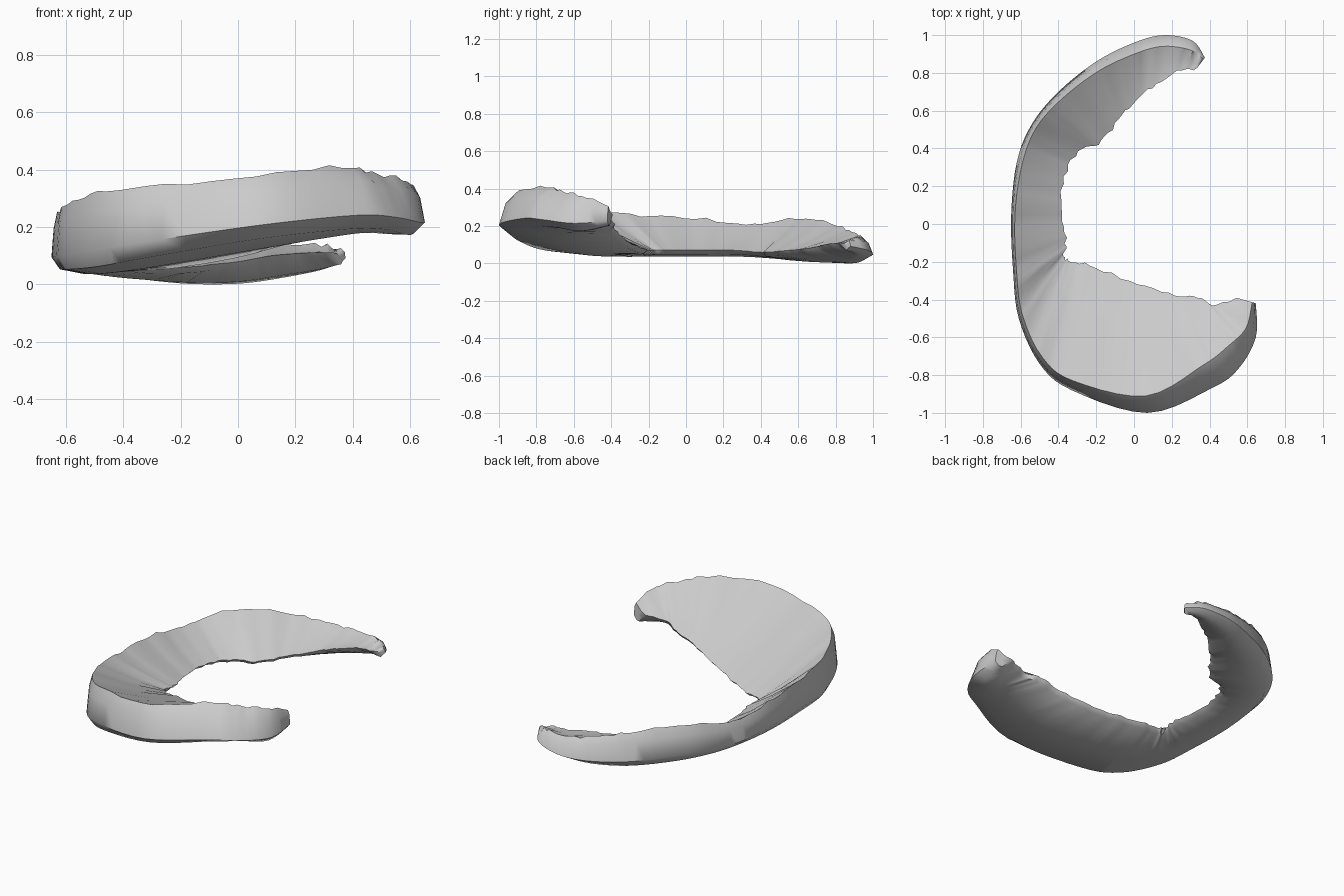
import bpy
import bmesh
import random
from mathutils import Vector

random.seed(4)
STEPS = 5

default_cube = bpy.data.objects.get("Cube")
if default_cube:
    bpy.data.objects.remove(default_cube, do_unlink=True)

# Stations from the front horn round to the back horn:
# outer x, outer y, inner x, inner y, outer bottom z, ridge z, inner z, ridge lean
STATIONS = [
    (.645, -.42, .54, -.39, .21, .32, .26, .02),
    (.645, -.6, .43, -.43, .18, .37, .24, .07),
    (.55, -.77, .34, -.39, .2, .39, .22, .13),
    (.41, -.87, .22, -.38, .2, .42, .18, .13),
    (.07, -1, .02, -.32, .165, .385, .12, .09),
    (-.33, -.88, -.2, -.23, .1, .35, .08, .05),
    (-.5, -.74, -.33, -.2, .07, .33, .07, .04),
    (-.61, -.5, -.37, -.17, .06, .29, .07, .03),
    (-.64, -.25, -.36, -.1, .06, .26, .07, .02),
    (-.65, .05, -.38, .05, .06, .25, .07, .02),
    (-.62, .33, -.37, .25, .06, .22, .07, .03),
    (-.54, .53, -.29, .38, .05, .24, .06, .03),
    (-.4, .7, -.17, .44, .03, .245, .06, .04),
    (-.2, .86, -.08, .55, .01, .21, .07, .05),
    (0, .96, .01, .66, .01, .17, .08, .06),
    (.16, 1, .12, .74, .03, .145, .1, .06),
    (.31, .97, .25, .82, .06, .145, .11, .05),
    (.375, .88, .33, .82, .09, .13, .11, .01),
]


def catmull_rom(a, b, c, d, t):
    """Blend smoothly from b to c, one number at a time."""
    return [
        q + t * (r - p) / 2
        + t * t * (p - 2.5 * q + 2 * r - s / 2)
        + t * t * t * (1.5 * (q - r) + (s - p) / 2)
        for p, q, r, s in zip(a, b, c, d)
    ]


def smooth_stations(stations):
    last = len(stations) - 1
    result = []
    for i in range(last):
        neighbours = [stations[min(max(i + k, 0), last)] for k in (-1, 0, 1, 2)]
        for step in range(STEPS):
            result.append(catmull_rom(*neighbours, step / STEPS))
    result.append(list(stations[last]))
    return result


def wedge_section(station):
    """Wedge with a tall leaning outer wall and a thin inner lip."""
    ox, oy, ix, iy, bottom, top, lip, lean = station
    outer, inner = Vector((ox, oy, 0)), Vector((ix, iy, 0))
    inward = (inner - outer).normalized()
    up = Vector((0, 0, 1))
    height = top - bottom
    tuck = min(.02 + lean * .5, (inner - outer).length * .2)
    ragged = inward * random.uniform(-.01, .01)

    ridge = outer + inward * lean + up * (top + random.uniform(-.008, .008))
    shoulder = outer + inward * lean * .4 + up * (bottom + height * .75)
    belly = outer + up * (bottom + height * .22)
    foot = outer + inward * tuck + up * bottom
    lip_top = inner + ragged + up * (lip + .008)
    lip_bottom = inner + ragged - inward * .025 + up * (lip - .014)
    slope = ridge.lerp(lip_top, .5) - up * .01
    underside = foot.lerp(lip_bottom, .4) - up * .015
    return [ridge, slope, lip_top, lip_bottom, underside, foot, belly, shoulder]


def loft(name, sections, material):
    bm = bmesh.new()
    rings = [[bm.verts.new(p) for p in section] for section in sections]
    for ring, following in zip(rings, rings[1:]):
        count = len(ring)
        for i in range(count):
            j = (i + 1) % count
            bm.faces.new((ring[i], ring[j], following[j], following[i]))
    # Closed horn ends
    for ring in (rings[0], rings[-1]):
        centre = sum((v.co for v in ring), Vector()) / len(ring)
        tip = bm.verts.new(centre)
        for i, v in enumerate(ring):
            bm.faces.new((v, ring[(i + 1) % len(ring)], tip))
    bmesh.ops.recalc_face_normals(bm, faces=bm.faces)
    # Rest on the ground
    lowest = min(v.co.z for v in bm.verts)
    bmesh.ops.translate(bm, verts=bm.verts, vec=(0, 0, -lowest))
    mesh = bpy.data.meshes.new(name)
    bm.to_mesh(mesh)
    bm.free()
    mesh.materials.append(material)
    obj = bpy.data.objects.new(name, mesh)
    bpy.context.collection.objects.link(obj)
    return obj


def flat_material(name, colour):
    material = bpy.data.materials.new(name)
    material.use_nodes = True
    material.diffuse_color = colour
    material.node_tree.nodes["Principled BSDF"].inputs["Base Color"].default_value = colour
    return material


# Crescent wedge body
grey = flat_material("light_grey", (.6, .6, .6, 1))
sections = [wedge_section(s) for s in smooth_stations(STATIONS)]
crescent = loft("crescent_wedge", sections, grey)

bpy.ops.object.select_all(action="DESELECT")
crescent.select_set(True)
bpy.context.view_layer.objects.active = crescent
bpy.ops.object.shade_smooth_by_angle(angle=.9)
